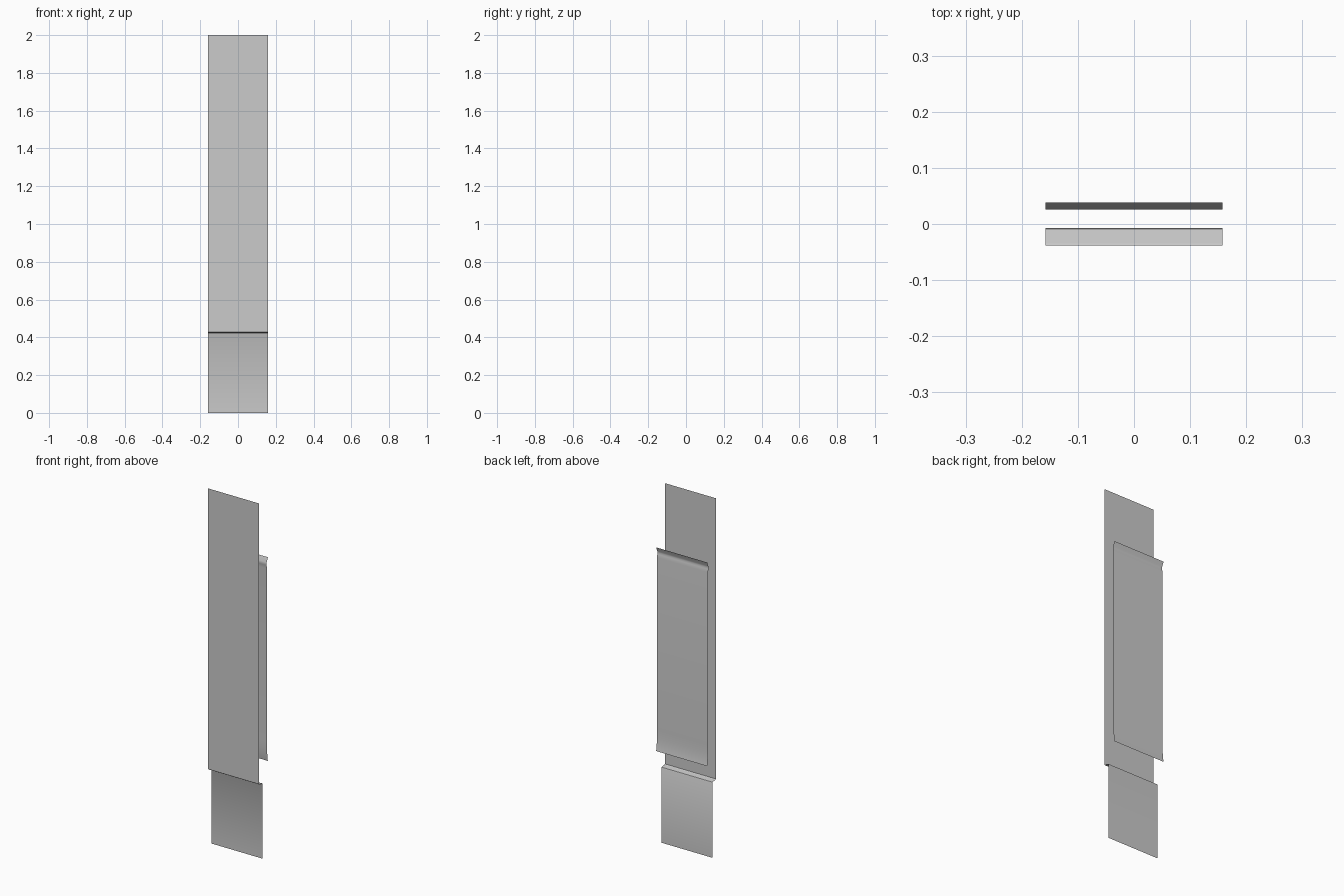
import bpy

if "Cube" in bpy.data.objects:
    bpy.data.objects.remove(bpy.data.objects["Cube"])

HALF_WIDTH = 0.158


def sheet(name, profile):
    """Extrude an open (y, z) profile across x as a thin, open-ended sheet."""
    verts = [(x, y, z) for y, z in profile for x in (-HALF_WIDTH, HALF_WIDTH)]
    faces = [(2 * i, 2 * i + 1, 2 * i + 3, 2 * i + 2) for i in range(len(profile) - 1)]
    mesh = bpy.data.meshes.new(name)
    mesh.from_pydata(verts, [], faces)
    obj = bpy.data.objects.new(name, mesh)
    bpy.context.collection.objects.link(obj)
    bpy.ops.object.select_all(action='DESELECT')
    obj.select_set(True)
    bpy.context.view_layer.objects.active = obj
    bpy.ops.object.shade_smooth_by_angle()
    return obj


# Front: lower plate, small ledge, then the tall upper plate stepped forward
sheet("front_panel", [
    (-0.007, 0.0), (-0.007, 0.418), (-0.009, 0.422),
    (-0.035, 0.426), (-0.0385, 0.429), (-0.0385, 2.0),
])

# Back: flat plate with a softly flared foot and a short outward lip on top
sheet("back_panel", [
    (0.0385, 0.53), (0.036, 0.545), (0.033, 0.57), (0.031, 0.60),
    (0.030, 0.64), (0.030, 1.61), (0.028, 1.628), (0.026, 1.636),
    (0.028, 1.645), (0.0385, 1.67),
])
